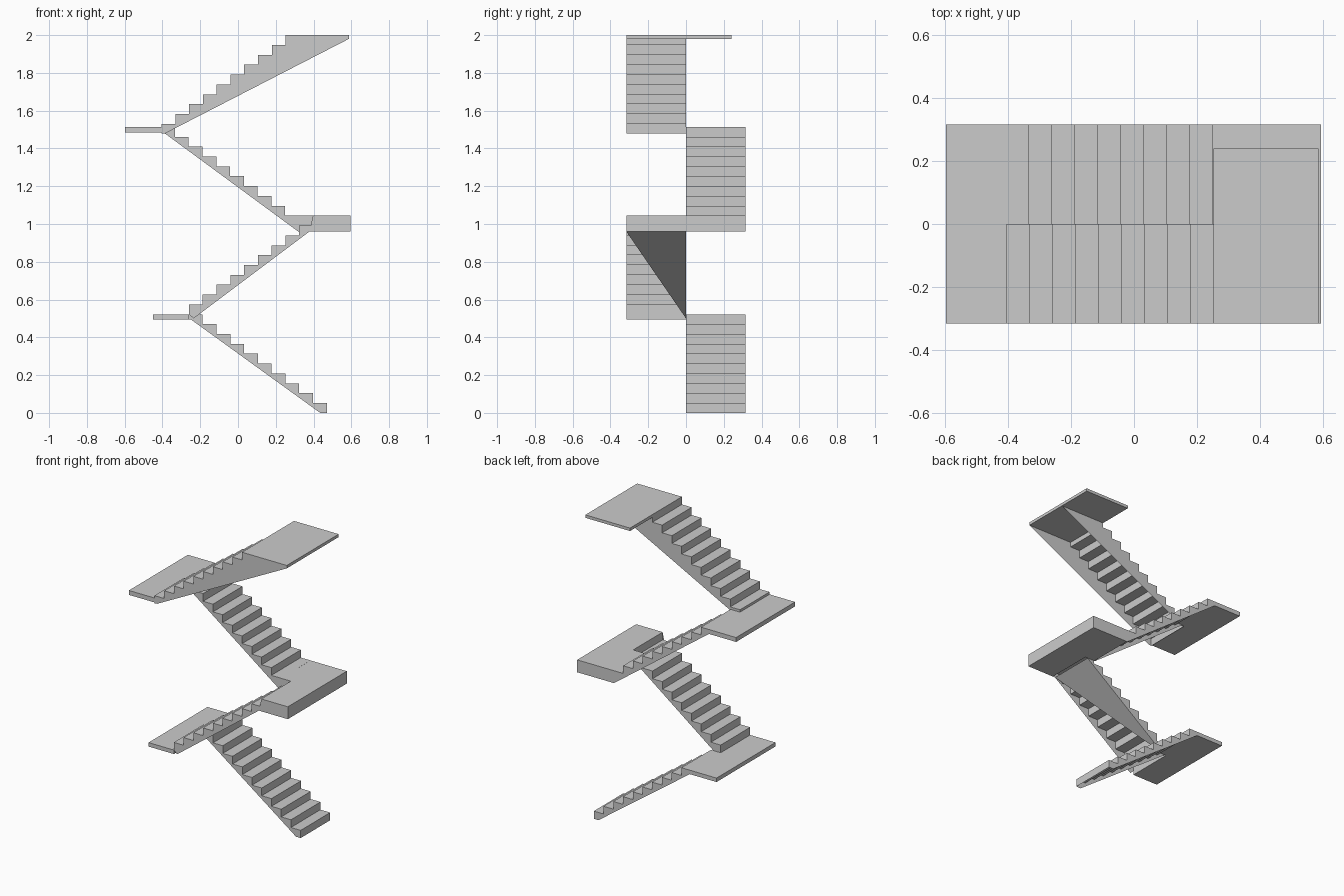
import bpy, bmesh

if "Cube" in bpy.data.objects:
    bpy.data.objects.remove(bpy.data.objects["Cube"])

RUN, RISE, W = 0.073, 0.0522, 0.316


def finish(name, bm):
    bmesh.ops.remove_doubles(bm, verts=bm.verts, dist=0.0001)
    bmesh.ops.recalc_face_normals(bm, faces=bm.faces)
    mesh = bpy.data.meshes.new(name)
    bm.to_mesh(mesh)
    bm.free()
    bpy.context.collection.objects.link(bpy.data.objects.new(name, mesh))


def flight(name, x0, z0, d, y0, soffit, web=False):
    """Open-bottomed flight: ten risers and treads between two side walls."""
    steps = []
    for k in range(10):
        x = x0 + d * k * RUN
        steps += [(x, z0 + k * RISE), (x, z0 + (k + 1) * RISE)]
    outline = steps + soffit
    bm = bmesh.new()
    a = [bm.verts.new((x, y0, z)) for x, z in outline]
    b = [bm.verts.new((x, y0 + W, z)) for x, z in outline]
    for i in range(len(steps) - 1):
        bm.faces.new((a[i], a[i + 1], b[i + 1], b[i]))
    bm.faces.new(a)
    bm.faces.new(b[::-1])
    if web:  # half of the underside is closed by one triangle
        bm.faces.new((a[-2], b[-2], b[-1]))
    finish(name, bm)


def landing(name, x_out, x_front, x_back, z0, z1, y_back=W):
    """L-shaped slab; the front and back halves stop at different x."""
    plan = [(x_out, -W), (x_front, -W), (x_front, 0), (x_back, 0),
            (x_back, y_back), (x_out, y_back)]
    if x_front == x_back:
        plan = plan[:2] + plan[4:]
    bm = bmesh.new()
    lo = [bm.verts.new((x, y, z0)) for x, y in plan]
    hi = [bm.verts.new((x, y, z1)) for x, y in plan]
    bm.faces.new(lo)
    bm.faces.new(hi)
    for i in range(len(plan)):
        j = (i + 1) % len(plan)
        bm.faces.new((lo[i], lo[j], hi[j], hi[i]))
    finish(name, bm)


# Flights, bottom to top
flight("flight_1", 0.47, 0, -1, 0, [(-0.225, 0.522), (-0.25, 0.495), (0.435, 0)])
flight("flight_2", -0.26, 0.522, 1, -W, [(0.396, 0.96), (0.378, 0.96), (-0.235, 0.5)], True)
flight("flight_3", 0.323, 0.992, -1, 0, [(-0.37, 1.514), (-0.395, 1.485), (0.323, 0.957)])
flight("flight_4", -0.405, 1.478, 1, -W, [(0.587, 2.0), (0.587, 1.98), (-0.385, 1.48)])

# Landings
landing("landing_1", -0.45, -0.26, -0.187, 0.495, 0.522)
landing("landing_2", 0.595, 0.396, 0.323, 0.96, 1.044)
landing("landing_3", -0.597, -0.405, -0.334, 1.484, 1.514)
landing("top_landing", 0.587, 0.252, 0.252, 1.98, 2.0, 0.24)
